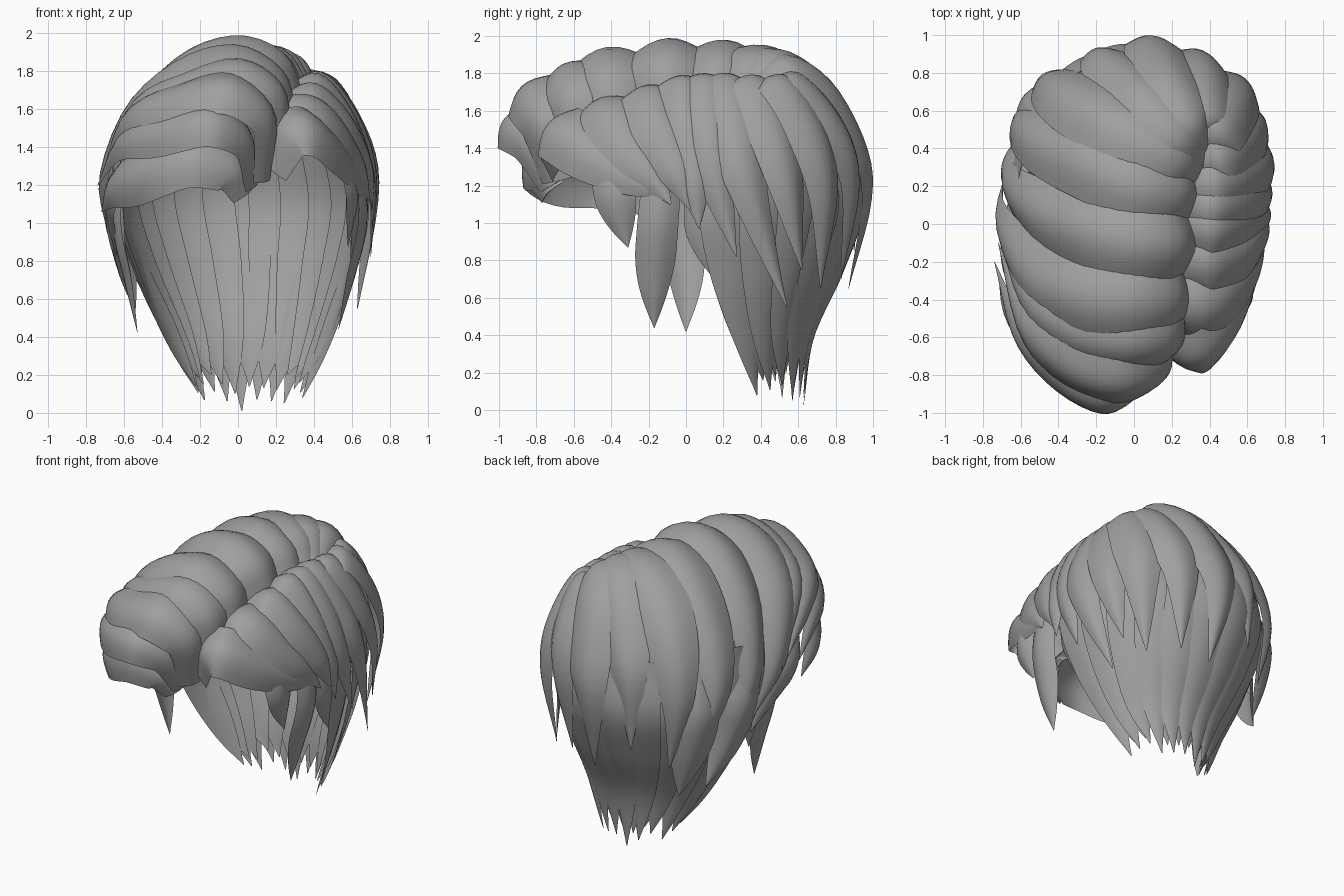
import bpy, bmesh, math
from mathutils import Vector

hair = bpy.data.materials.new("hair_grey")
hair.diffuse_color = (0.35, 0.35, 0.35, 1)


def finish(name, bm):
    bmesh.ops.recalc_face_normals(bm, faces=bm.faces)
    me = bpy.data.meshes.new(name)
    bm.to_mesh(me)
    bm.free()
    me.materials.append(hair)
    ob = bpy.data.objects.new(name, me)
    bpy.context.collection.objects.link(ob)
    bpy.context.view_layer.objects.active = ob
    ob.select_set(True)
    bpy.ops.object.shade_smooth_by_angle(angle=math.radians(50))
    ob.select_set(False)


def spline(pts, t):
    """Catmull-Rom point at t in 0..1"""
    p = [Vector(q) for q in pts]
    p = [2 * p[0] - p[1]] + p + [2 * p[-1] - p[-2]]
    s = t * (len(pts) - 1)
    i = min(int(s), len(pts) - 2)
    f = s - i
    a, b, c, d = p[i:i + 4]
    return 0.5 * (2 * b + (c - a) * f + (2 * a - 5 * b + 4 * c - d) * f * f
                  + (3 * b - a - 3 * c + d) * f ** 3)


def lock(name, pts, w, root=0.6, puff=0.42, taper=0.5, steps=24, sides=8):
    """Tapered, arched strand whose ridge follows pts; w is the half width"""
    bm = bmesh.new()
    path = [spline(pts, k / (steps - 1)) for k in range(steps)]
    tans = [(path[min(k + 1, steps - 1)] - path[max(k - 1, 0)]).normalized() for k in range(steps)]
    # outward normals, carried back from the middle so the root does not twist
    norms = []
    for p, tan in zip(path, tans):
        core = Vector((0.03, max(-.3, min(.15, p.y)), min(p.z, 1.1)))
        n = p - core
        norms.append((n - tan * n.dot(tan)).normalized())
    for k in range(int(steps * .45), -1, -1):
        n = norms[k + 1]
        norms[k] = (n - tans[k] * n.dot(tans[k])).normalized()
    rings = []
    for k, (p, tan, n) in enumerate(zip(path, tans, norms)):
        t = k / (steps - 1)
        side = tan.cross(n)
        half = w * (root + (1 - root) * math.sin(math.pi / 2 * min(1, t / .4)))
        half *= max(0.02, 1 - max(0, (t - taper) / (1 - taper)) ** 1.7)
        b = half * puff
        ring = []
        for depth in (1, 0.8):
            us = [-1 + 2 * j / sides for j in range(sides + 1)]
            if depth < 1:
                us = us[-2:0:-1]
            for u in us:
                h = b * depth * math.cos(math.pi / 2 * u)
                ring.append(bm.verts.new(p + side * half * u + n * (h - b)))
        rings.append(ring)
    m = len(rings[0])
    for r0, r1 in zip(rings, rings[1:]):
        for j in range(m):
            bm.faces.new((r0[j], r0[(j + 1) % m], r1[(j + 1) % m], r1[j]))
    bm.faces.new(rings[0])
    bm.faces.new(rings[-1])
    finish(name, bm)


# swept fringe, rolling up from the hairline and over to the left
lock("fringe_low", [(.06, -.74, 1.16), (-.02, -.82, 1.3), (-.25, -.86, 1.36), (-.5, -.75, 1.28), (-.68, -.5, 1.2), (-.72, -.25, 1.06)], .16, taper=.65)
lock("fringe_front", [(.1, -.72, 1.2), (.06, -.86, 1.45), (-.14, -.98, 1.55), (-.4, -.87, 1.5), (-.63, -.6, 1.44), (-.74, -.2, 1.2)], .14, taper=.65)
lock("fringe_mid", [(.16, -.7, 1.22), (.18, -.8, 1.56), (-.05, -.88, 1.73), (-.35, -.8, 1.67), (-.6, -.55, 1.57), (-.72, -.1, 1.25)], .16, taper=.6)
lock("fringe_high", [(.26, -.62, 1.4), (.23, -.65, 1.7), (0, -.66, 1.85), (-.3, -.62, 1.77), (-.57, -.42, 1.62), (-.73, -.02, 1.2)], .17, root=.8, taper=.6)

# crown locks, fanning from the parting to the left and back
lock("crown_1", [(.31, -.42, 1.56), (.24, -.42, 1.8), (0, -.42, 1.94), (-.3, -.4, 1.87), (-.58, -.26, 1.63), (-.73, 0, 1.25), (-.69, .25, .95)], .22, root=.8)
lock("crown_2", [(.35, -.1, 1.66), (.25, -.12, 1.89), (0, -.1, 1.99), (-.3, -.03, 1.89), (-.57, .08, 1.6), (-.7, .24, 1.2), (-.62, .45, .85)], .2, root=.85)
lock("crown_3", [(.36, .14, 1.7), (.25, .17, 1.89), (0, .22, 1.98), (-.3, .36, 1.85), (-.54, .47, 1.55), (-.64, .56, 1.2), (-.54, .66, .8)], .2, root=.7)
lock("crown_4", [(.38, .28, 1.72), (.25, .37, 1.91), (0, .5, 1.93), (-.25, .63, 1.78), (-.43, .74, 1.5), (-.49, .79, 1.15), (-.4, .76, .72)], .19)
lock("crown_5", [(.39, .32, 1.74), (.27, .48, 1.91), (.08, .68, 1.84), (-.1, .85, 1.58), (-.2, .93, 1.3), (-.2, .9, .85)], .18)
lock("crown_6", [(.4, .36, 1.74), (.32, .55, 1.88), (.2, .79, 1.74), (.12, .97, 1.4), (.08, .99, 1.1), (.1, .87, .65)], .18)

# lower locks on the left, sweeping backwards
lock("left_low_1", [(-.5, -.5, 1.4), (-.69, -.25, 1.2), (-.69, 0, 1.02), (-.64, .2, .82)], .13)
lock("left_low_2", [(-.6, .2, 1.4), (-.7, .3, 1.1), (-.64, .42, .82), (-.54, .55, .55)], .15)
lock("left_low_3", [(-.5, .6, 1.4), (-.58, .68, 1.1), (-.52, .7, .8), (-.42, .68, .5)], .15)

# right hand locks, tucked under the crown at the parting and falling outwards
lock("right_1", [(.13, -.66, 1.32), (.25, -.74, 1.5), (.41, -.71, 1.52), (.56, -.52, 1.39), (.66, -.25, 1.24), (.69, -.08, 1.14)], .17, root=.9)
lock("right_2", [(.14, -.45, 1.56), (.32, -.46, 1.67), (.5, -.4, 1.6), (.66, -.24, 1.34), (.7, -.08, 1.1)], .19, root=.95)
lock("right_3", [(.18, -.22, 1.64), (.4, -.2, 1.74), (.6, -.15, 1.56), (.71, -.05, 1.3), (.71, .02, 1.07)], .17, root=.95)
lock("right_4", [(.2, -.02, 1.68), (.42, -.02, 1.79), (.61, 0, 1.58), (.72, .04, 1.25), (.71, .07, .97)], .14, root=.95)
lock("right_5", [(.22, .12, 1.7), (.43, .1, 1.8), (.62, .11, 1.6), (.73, .15, 1.27), (.7, .27, .82)], .15, root=.95)
lock("right_6", [(.23, .22, 1.7), (.44, .22, 1.8), (.64, .27, 1.57), (.74, .34, 1.2), (.63, .54, .55)], .16, root=.95)
lock("right_7", [(.26, .3, 1.7), (.46, .37, 1.79), (.62, .48, 1.55), (.69, .56, 1.2), (.61, .62, .75)], .16, root=.8)
lock("right_8", [(.29, .34, 1.7), (.46, .51, 1.79), (.57, .7, 1.5), (.59, .77, 1.15), (.5, .72, .65)], .17, root=.8)
lock("right_9", [(.33, .38, 1.7), (.41, .58, 1.8), (.4, .83, 1.53), (.36, .92, 1.2), (.3, .83, .7)], .17, root=.8)

# pointed locks around the ears
lock("ear_lock_right_front", [(.6, -.42, 1.3), (.63, -.38, 1.12), (.58, -.31, .87)], .11, root=.9)
lock("ear_lock_right", [(.66, -.12, 1.35), (.68, -.15, 1.0), (.61, -.17, .7), (.53, -.17, .44)], .11, root=.9)
lock("ear_lock_left", [(-.66, -.04, 1.35), (-.66, -.02, .98), (-.6, 0, .7), (-.53, 0, .42)], .11, root=.9)
for s, tag in ((1, "right"), (-1, "left")):
    lock(f"behind_ear_{tag}", [(s * .66, .12, 1.3), (s * .65, .11, 1.0), (s * .6, .16, .69)], .12, root=.9)

# long nape locks hanging in a half ring, narrowing towards the tips
LEVELS = ((1.45, 0, .15, .6, .74), (1.1, .02, .2, .66, .76), (.75, .04, .26, .57, .59),
          (.4, .06, .33, .42, .36), (.04, .06, .38, .28, .25))
for layer, count in ((0, 12), (1, 11)):
    for i in range(count):
        a = math.pi * (i + .5 * layer) / 11
        lift = .08 * abs(math.cos(a)) + .03 * (i % 3) + .08 * layer
        shrink = 1 - .05 * layer
        pts = [(cx + rx * shrink * math.cos(a), cy + ry * shrink * math.sin(a),
                z + (lift - .04) * (z < .1))
               for z, cx, cy, rx, ry in LEVELS]
        lock(f"nape_lock_{layer}_{i}", pts, .14, root=.9, puff=.2, taper=.38)
